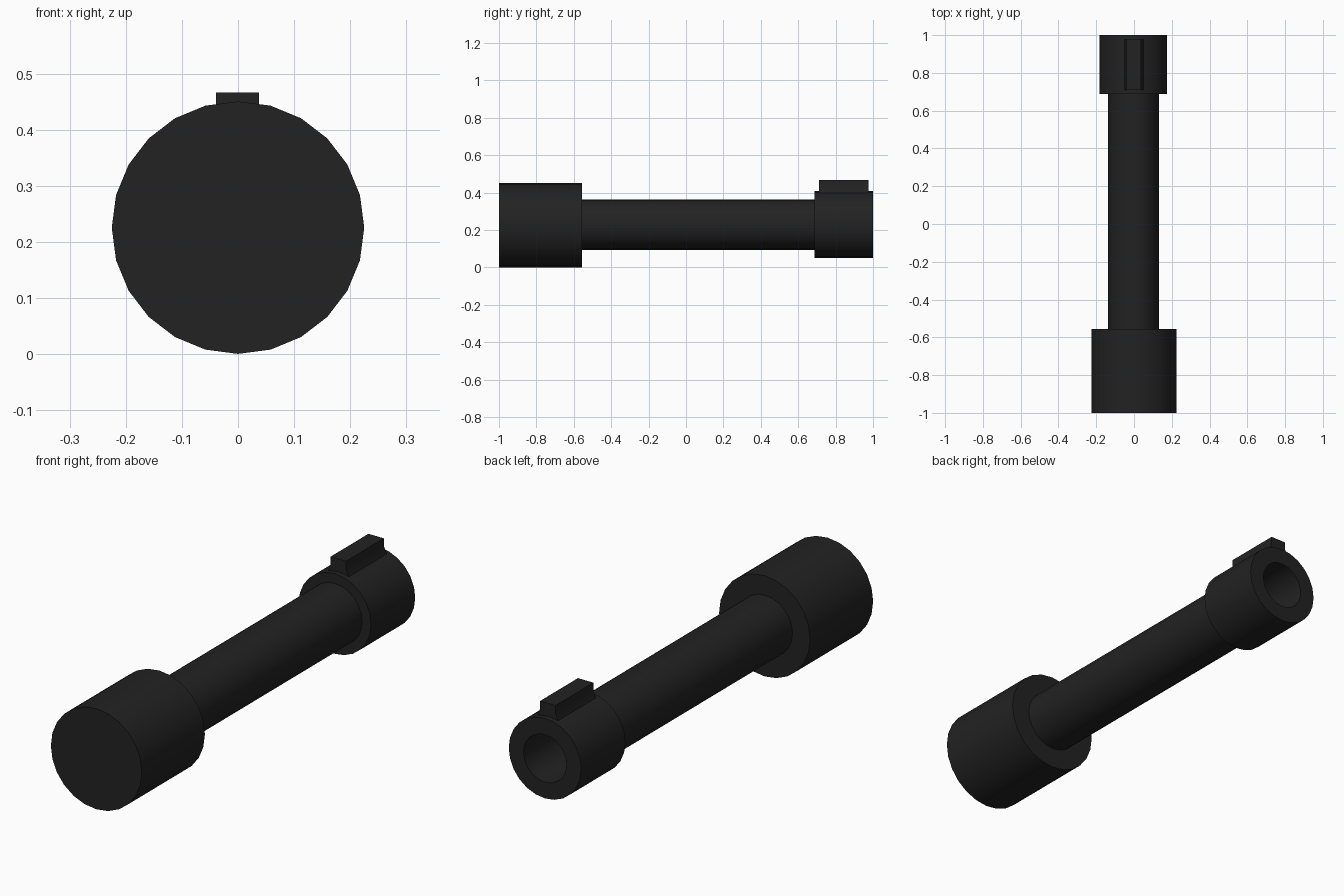
import bpy, bmesh
from math import sin, cos, pi, radians

if "Cube" in bpy.data.objects:
    bpy.data.objects.remove(bpy.data.objects["Cube"])

SIDES = 24
AXIS = (-0.003, 0.229)   # x, z of the slim barrel line

black = bpy.data.materials.new("black")
black.diffuse_color = (0.016, 0.016, 0.016, 1)
black.use_nodes = True
black.node_tree.nodes["Principled BSDF"].inputs["Base Color"].default_value = black.diffuse_color


def finish(name, bm):
    bmesh.ops.recalc_face_normals(bm, faces=bm.faces)
    mesh = bpy.data.meshes.new(name)
    bm.to_mesh(mesh)
    bm.free()
    mesh.materials.append(black)
    obj = bpy.data.objects.new(name, mesh)
    bpy.context.collection.objects.link(obj)
    bpy.ops.object.select_all(action='DESELECT')
    obj.select_set(True)
    bpy.context.view_layer.objects.active = obj
    bpy.ops.object.shade_smooth_by_angle(angle=radians(35))


def turned(name, profile, centre):
    """Rings of (radius, y) joined along y, with both ends capped."""
    bm = bmesh.new()
    cx, cz = centre
    rings = []
    for r, y in profile:
        angles = [2 * pi * i / SIDES for i in range(SIDES)]
        rings.append([bm.verts.new((cx + r * sin(a), y, cz + r * cos(a))) for a in angles])
    for a, b in zip(rings, rings[1:]):
        for i in range(SIDES):
            j = (i + 1) % SIDES
            bm.faces.new((a[i], a[j], b[j], b[i]))
    bm.faces.new(rings[0])
    bm.faces.new(rings[-1])
    finish(name, bm)


# Wide solid rear cylinder
turned("rear_cylinder", [(0.225, -1.0), (0.225, -0.555)], (0, 0.2255))

# Slim tube and hollow front collar, with the bore running back inside
turned("barrel", [(0.135, -0.555), (0.135, 0.688), (0.179, 0.688),
                  (0.179, 1.0), (0.106, 1.0), (0.106, -0.5)], AXIS)

# Raised rail on the collar: straight top, flared foot
half = [(0.038, 0.466), (0.038, 0.432), (0.055, 0.39)]
outline = half + [(-x, z) for x, z in reversed(half)]
bm = bmesh.new()
face = bm.faces.new([bm.verts.new((x - 0.001, 0.71, z)) for x, z in outline])
ext = bmesh.ops.extrude_face_region(bm, geom=[face], use_keep_orig=True)
for v in ext["geom"]:
    if isinstance(v, bmesh.types.BMVert):
        v.co.y = 0.977
finish("top_rail", bm)
